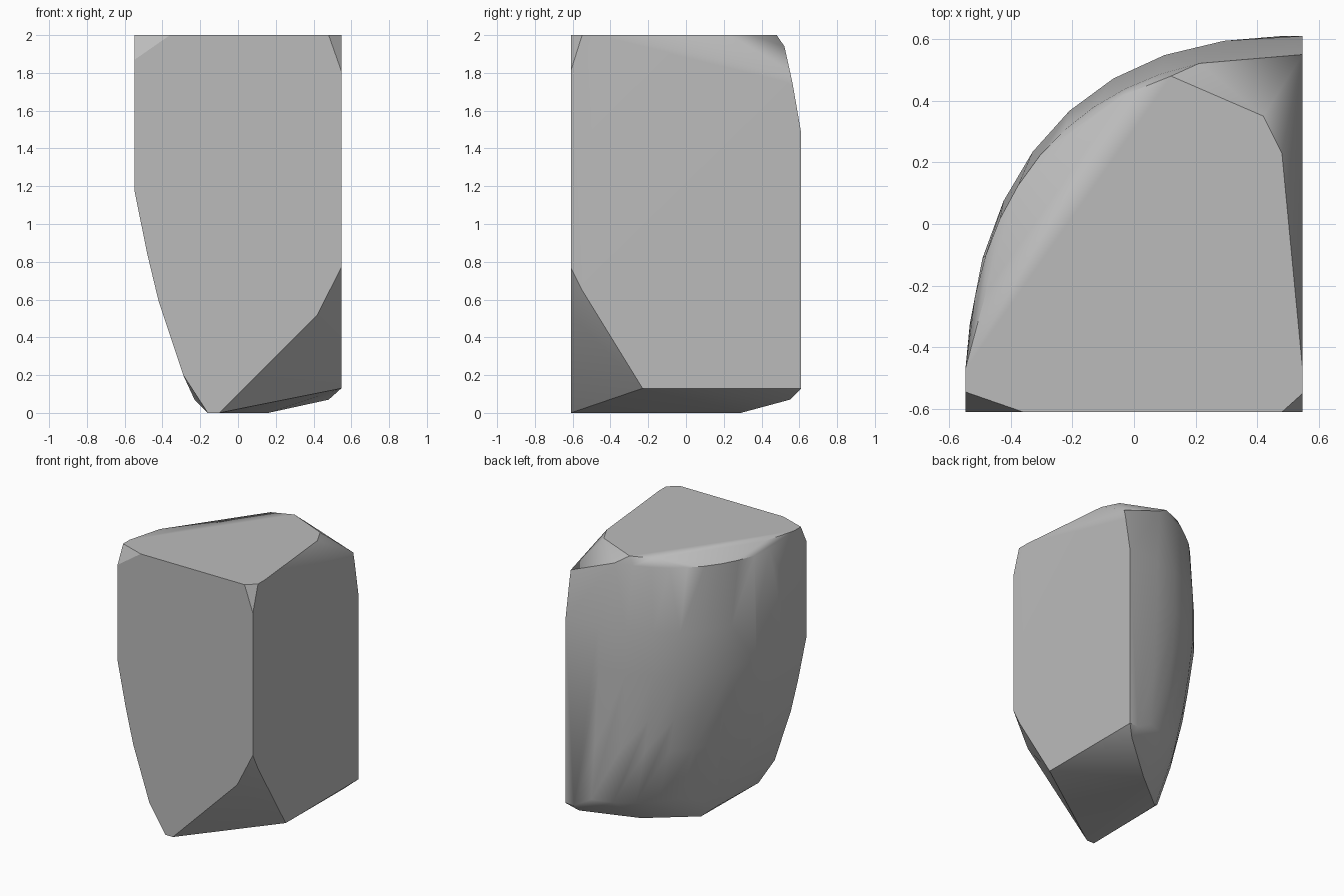
import bpy, bmesh, math
from mathutils import Vector

cube = bpy.data.objects.get("Cube")
if cube:
    bpy.data.objects.remove(cube, do_unlink=True)

RIGHT, FRONT, BACK, LEFT = 0.547, -0.61, 0.61, -0.547
TOP = 2.0


def grey_material():
    mat = bpy.data.materials.new("stone_grey")
    mat.use_nodes = True
    colour = (0.5, 0.5, 0.5, 1)
    mat.diffuse_color = colour
    mat.node_tree.nodes["Principled BSDF"].inputs["Base Color"].default_value = colour
    return mat


def curved_section(z, side, back, start=0, end=90, steps=9, power=2.4):
    """Quarter superellipse from the front side edge round to the back edge."""
    points = []
    for i in range(steps + 1):
        a = math.radians(start + (end - start) * i / steps)
        x = RIGHT - (RIGHT - side) * max(math.cos(a), 0) ** (2 / power)
        y = FRONT + (back - FRONT) * math.sin(a) ** (2 / power)
        points.append(Vector((x, y, z)))
    return points


# Bulging back: sections that widen upwards
points = []
for z, side in ((0.2, -0.29), (0.59, -0.42), (0.84, -0.48), (1.17, LEFT), (1.48, LEFT)):
    points += curved_section(z, side, BACK)
points += curved_section(1.74, LEFT, 0.565)
points += curved_section(1.94, LEFT, 0.55, start=15, end=76)

# Flat top outline
for x, y in ((-0.36, FRONT), (LEFT, -0.545), (LEFT, -0.47), (-0.48, -0.22), (-0.03, 0.42),
             (0.12, 0.48), (0.42, 0.35), (0.48, 0.23), (RIGHT, -0.47), (RIGHT, -0.55),
             (0.48, FRONT)):
    points.append(Vector((x, y, TOP)))

# Chipped upper corners
points += [Vector((LEFT, FRONT, 1.87)), Vector((RIGHT, FRONT, 1.81)),
           Vector((RIGHT, 0.55, 1.81))]

# Chipped lower front corner
points += [Vector((RIGHT, FRONT, 0.77)), Vector((RIGHT, -0.55, 0.65)),
           Vector((0.42, FRONT, 0.52)), Vector((RIGHT, -0.23, 0.13))]

# Lower back corner and small underside
points += [Vector((RIGHT, BACK, 0.13)), Vector((0.48, BACK, 0.13)),
           Vector((0.48, 0.55, 0.07)), Vector((-0.23, -0.03, 0.07))]
for x, y in ((-0.1, FRONT), (-0.16, FRONT), (-0.15, 0.04), (0.16, 0.29)):
    points.append(Vector((x, y, 0)))

# Wrap the sections in one faceted skin
bm = bmesh.new()
for p in points:
    bm.verts.new(p)
hull = bmesh.ops.convex_hull(bm, input=bm.verts[:])
loose = {v for v in hull["geom_interior"] + hull["geom_unused"]
         if isinstance(v, bmesh.types.BMVert)}
bmesh.ops.delete(bm, geom=list(loose), context="VERTS")
bmesh.ops.dissolve_limit(bm, angle_limit=math.radians(1), verts=bm.verts[:], edges=bm.edges[:])
bmesh.ops.recalc_face_normals(bm, faces=bm.faces[:])

mesh = bpy.data.meshes.new("stone_chunk")
bm.to_mesh(mesh)
bm.free()
mesh.materials.append(grey_material())
stone = bpy.data.objects.new("stone_chunk", mesh)
bpy.context.collection.objects.link(stone)
bpy.context.view_layer.objects.active = stone
stone.select_set(True)
bpy.ops.object.shade_smooth_by_angle(angle=math.radians(30))
